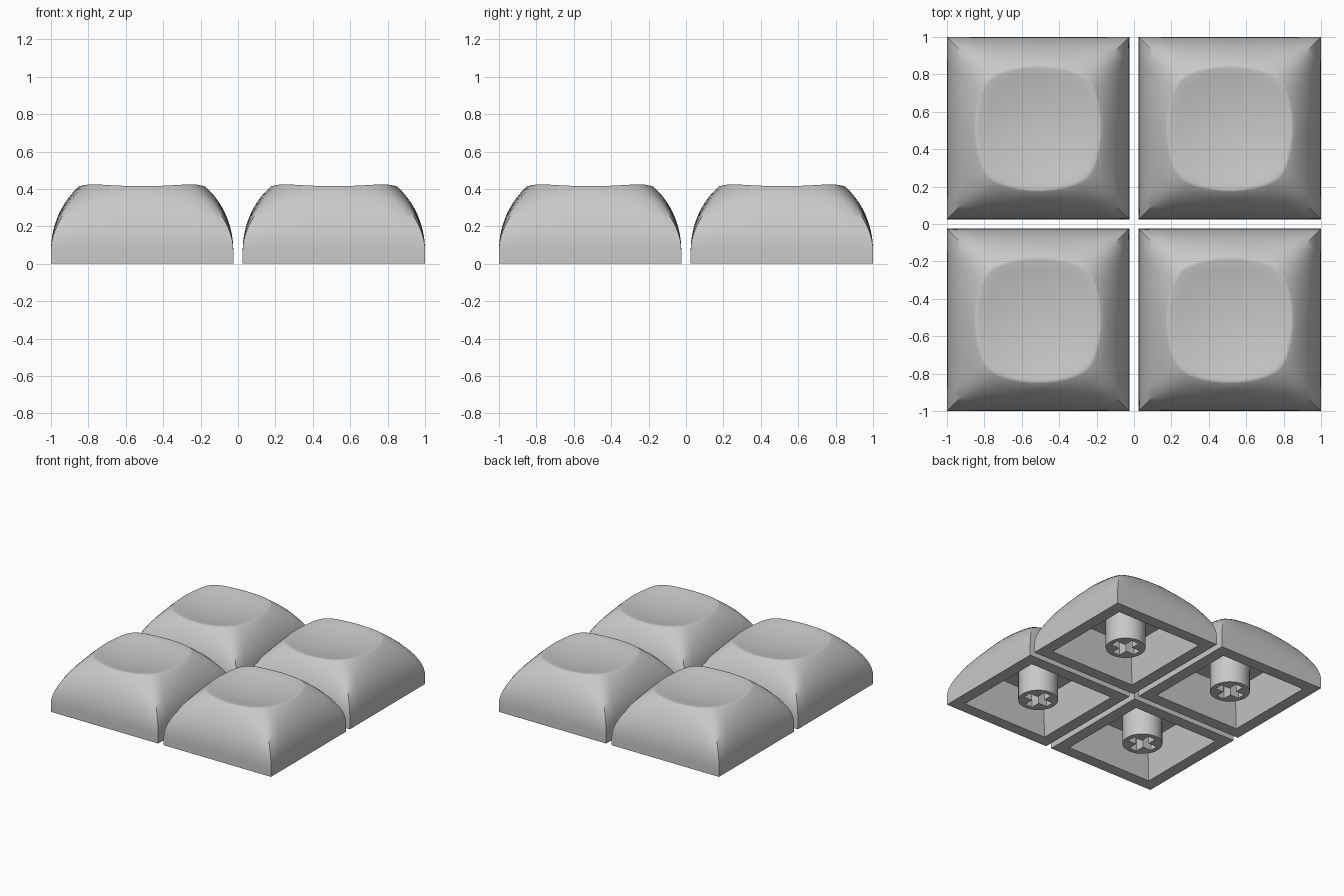
import bpy, bmesh, math
from mathutils import Vector

if "Cube" in bpy.data.objects:
    bpy.data.objects.remove(bpy.data.objects["Cube"])

BASE, SPACING = 0.4875, 0.5125   # half width of a cap, offset of its centre
SIDE = 16                        # segments along each side of a cap

grey = bpy.data.materials.new("light_grey_plastic")
grey.use_nodes = True
colour = (0.58, 0.58, 0.58, 1)
grey.diffuse_color = colour
grey.node_tree.nodes["Principled BSDF"].inputs["Base Color"].default_value = colour


def outline(mid, corner, soften=0.0):
    """Square with bulging sides and softened corners."""
    pts = []
    for q in range(4):
        a = q * math.pi / 2
        for i in range(SIDE):
            t = 2 * i / SIDE - 1
            u, v = mid - (mid - corner) * t * t, corner * t
            pts.append(Vector((u * math.cos(a) - v * math.sin(a),
                               u * math.sin(a) + v * math.cos(a))))
    n = len(pts)
    for _ in range(5):
        pts = [p.lerp((pts[i - 1] + pts[(i + 1) % n]) / 2, soften * 0.5)
               for i, p in enumerate(pts)]
    return pts


def dish(p):
    return 0.378 + 0.36 * p.length_squared


def flat(pts, z):
    return [(p.x, p.y, z) for p in pts]


def make_object(name, mesh, x=0, y=0):
    ob = bpy.data.objects.new(name, mesh)
    ob.location = (x, y, 0)
    bpy.context.collection.objects.link(ob)
    return ob


def finish(bm, name):
    bmesh.ops.recalc_face_normals(bm, faces=bm.faces)
    mesh = bpy.data.meshes.new(name)
    bm.to_mesh(mesh)
    bm.free()
    mesh.materials.append(grey)
    return mesh


def cap_mesh():
    # cavity, bottom edge and short upright skirt
    rings = [flat(outline(0.335, 0.335), 0.30),
             flat(outline(0.39, 0.39), 0),
             flat(outline(BASE, BASE), 0),
             flat(outline(BASE, BASE), 0.07)]
    # curved sides that meet the dished top
    rim = outline(0.342, 0.28, 0.9)
    steps, k = 12, 0.75
    for j in range(1, steps + 1):
        s = j / steps
        g = (1 - math.sqrt(1 - (k * s) ** 2)) / (1 - math.sqrt(1 - k * k))
        pts = outline(BASE + (0.342 - BASE) * g, BASE + (0.28 - BASE) * g, 0.9 * s ** 2)
        rings.append([(p.x, p.y, 0.07 + s * (dish(r) - 0.078))
                      for p, r in zip(pts, rim)])
    # rounded rim and dish
    for scale, drop in ((0.98, 0.003), (0.94, 0), (0.8, 0), (0.6, 0), (0.4, 0), (0.2, 0)):
        rings.append([(p.x * scale, p.y * scale, dish(p * scale) - drop) for p in rim])

    bm = bmesh.new()
    loops = [[bm.verts.new(c) for c in ring] for ring in rings]
    n = SIDE * 4
    for a, b in zip(loops, loops[1:]):
        for i in range(n):
            bm.faces.new((a[i], a[(i + 1) % n], b[(i + 1) % n], b[i]))
    bm.faces.new(loops[0])
    centre = bm.verts.new((0, 0, dish(Vector((0, 0)))))
    for i in range(n):
        bm.faces.new((loops[-1][i], loops[-1][(i + 1) % n], centre))
    return finish(bm, "keycap")


def prism(points, z0, z1, name):
    bm = bmesh.new()
    face = bm.faces.new([bm.verts.new((x, y, z0)) for x, y in points])
    new = bmesh.ops.extrude_face_region(bm, geom=[face])["geom"]
    verts = [v for v in new if isinstance(v, bmesh.types.BMVert)]
    bmesh.ops.translate(bm, verts=verts, vec=(0, 0, z1 - z0))
    return finish(bm, name)


def stem_mesh():
    # round post with a cross-shaped socket cut into its lower end
    turns = [i * math.tau / 48 for i in range(48)]
    post = make_object("post", prism([(0.15 * math.cos(a), 0.15 * math.sin(a))
                                      for a in turns], 0.005, 0.32, "post"))
    w, l = 0.034, 0.112
    arm = [(l, -w), (l, w), (w, w)]
    cross = []
    for _ in range(4):
        cross += arm
        arm = [(-y, x) for x, y in arm]
    cutter = make_object("socket_cutter", prism(cross, -0.1, 0.24, "socket_cutter"))
    cutter.hide_render = True
    mod = post.modifiers.new("socket", "BOOLEAN")
    mod.operation, mod.solver, mod.object = "DIFFERENCE", "EXACT", cutter
    bpy.context.view_layer.update()
    graph = bpy.context.evaluated_depsgraph_get()
    mesh = bpy.data.meshes.new_from_object(post.evaluated_get(graph))
    mesh.name = "stem"
    for helper in (post, cutter):
        bpy.data.objects.remove(helper)
    mesh.materials.clear()
    mesh.materials.append(grey)
    return mesh


def smooth(ob):
    bpy.ops.object.select_all(action="DESELECT")
    ob.select_set(True)
    bpy.context.view_layer.objects.active = ob
    bpy.ops.object.shade_smooth_by_angle(angle=math.radians(35))


# four identical caps, each with its stem
cap, stem = cap_mesh(), stem_mesh()
for depth, y in (("front", -SPACING), ("back", SPACING)):
    for side, x in (("left", SPACING), ("right", -SPACING)):
        parts = [make_object(f"{depth}_{side}_keycap", cap, x, y),
                 make_object(f"{depth}_{side}_stem", stem, x, y)]
for part in parts:
    smooth(part)
